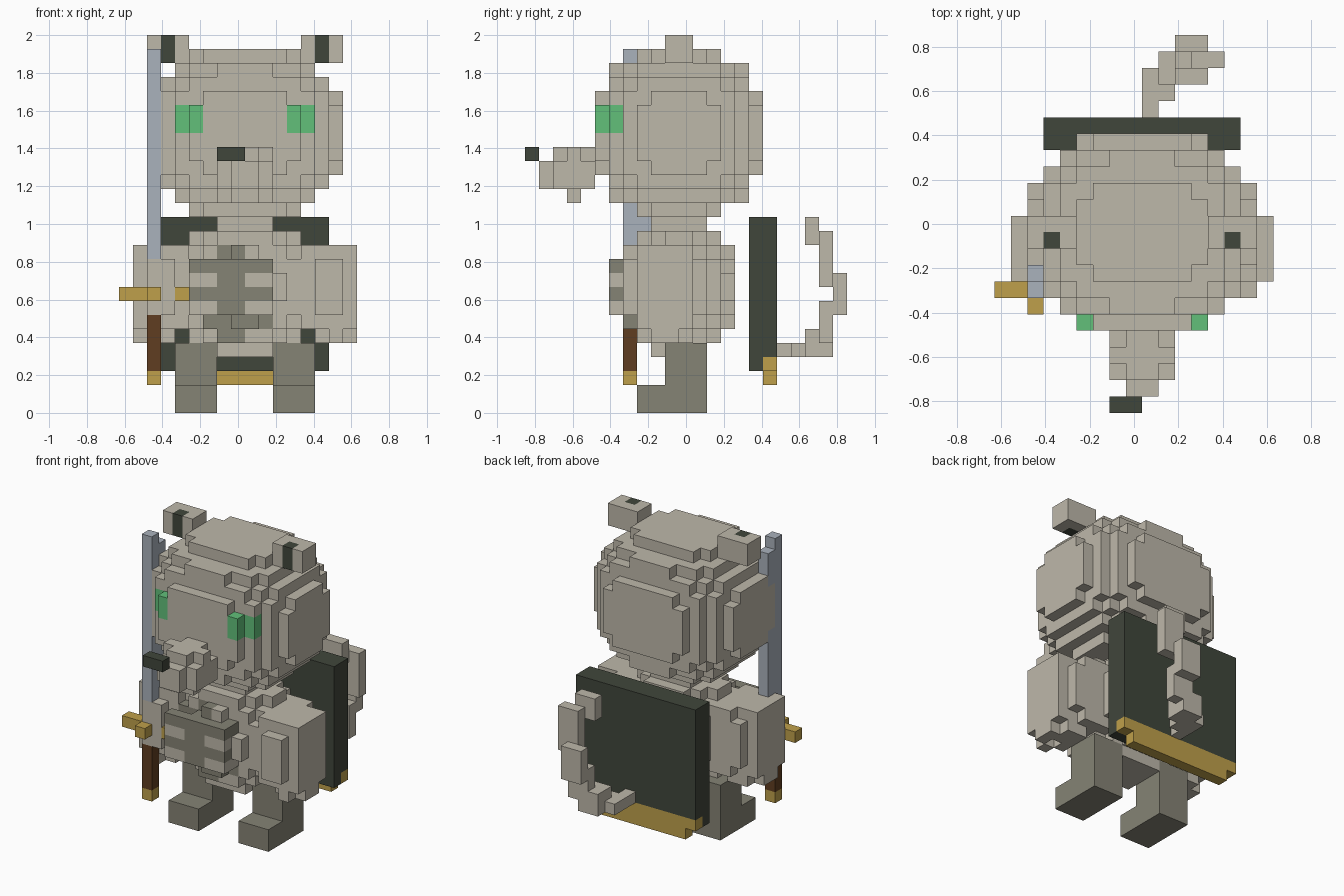
import bpy, bmesh
from mathutils import Vector

if "Cube" in bpy.data.objects:
    bpy.data.objects.remove(bpy.data.objects["Cube"])

V = 2 / 27                       # size of one cube
MID = Vector((8.5, 11.5, 0))     # grid point that sits on the origin

COLORS = {
    "fur": (0.515, 0.479, 0.402), "grey_fur": (0.235, 0.227, 0.178),
    "dark": (0.051, 0.061, 0.044), "gold": (0.521, 0.352, 0.07),
    "green": (0.122, 0.527, 0.195), "steel": (0.402, 0.445, 0.503),
    "brown": (0.117, 0.048, 0.015),
}
MATS = {}
for n, c in COLORS.items():
    MATS[n] = bpy.data.materials.new(n)
    MATS[n].diffuse_color = (*c, 1)


def box(x0, x1, y0, y1, z0, z1):
    return {(x, y, z) for x in range(x0, x1) for y in range(y0, y1) for z in range(z0, z1)}


def blob(c, r, p):
    """Cubes inside a rounded ellipsoid with centre c, radii r, exponent p."""
    cells = box(*[int(v) for i in range(3) for v in (c[i] - r[i], c[i] + r[i])])
    return {q for q in cells
            if sum((abs(q[i] + 0.5 - c[i]) / r[i]) ** p for i in range(3)) <= 1}


def mirror(cells):
    return {(17 - x, y, z) for x, y, z in cells}   # about grid x = 9


# Corner offsets of each cube side
SIDES = {
    (1, 0, 0): ((1, 0, 0), (1, 1, 0), (1, 1, 1), (1, 0, 1)),
    (-1, 0, 0): ((0, 0, 0), (0, 0, 1), (0, 1, 1), (0, 1, 0)),
    (0, 1, 0): ((0, 1, 0), (0, 1, 1), (1, 1, 1), (1, 1, 0)),
    (0, -1, 0): ((0, 0, 0), (1, 0, 0), (1, 0, 1), (0, 0, 1)),
    (0, 0, 1): ((0, 0, 1), (1, 0, 1), (1, 1, 1), (0, 1, 1)),
    (0, 0, -1): ((0, 0, 0), (0, 1, 0), (1, 1, 0), (1, 0, 0)),
}


def build(name, cells, colors, rule=lambda x, y, z: 0):
    """Skin the cubes with their outer faces only; rule picks the colour."""
    bm = bmesh.new()
    verts = {}
    for q in sorted(cells):
        for d, corners in SIDES.items():
            if (q[0] + d[0], q[1] + d[1], q[2] + d[2]) in cells:
                continue
            face = []
            for o in corners:
                k = (q[0] + o[0], q[1] + o[1], q[2] + o[2])
                if k not in verts:
                    verts[k] = bm.verts.new((Vector(k) - MID) * V)
                face.append(verts[k])
            f = bm.faces.get(face) or bm.faces.new(face)
            f.material_index = int(rule(*q))
    me = bpy.data.meshes.new(name)
    bm.to_mesh(me)
    bm.free()
    for c in colors:
        me.materials.append(MATS[c])
    ob = bpy.data.objects.new(name, me)
    bpy.context.collection.objects.link(ob)


# Head with green eyes
build("head", blob((9, 11, 20), (7, 6, 6), 2.6), ("fur", "green"),
      lambda x, y, z: y < 7 and 20 <= z < 22 and (x in (4, 5) or x in (12, 13)))

# Ears with a dark inner stripe
ear = box(13, 16, 10, 12, 25, 27)
for name, cells in (("ear_right", ear), ("ear_left", mirror(ear))):
    build(name, cells, ("fur", "dark"), lambda x, y, z: x in (3, 14) and y == 10)

# Snout, jaw and nose
build("snout", box(7, 11, 2, 5, 16, 18) | box(8, 10, 1, 2, 16, 18)
      | box(8, 10, 2, 5, 18, 19) | box(7, 11, 3, 4, 18, 19)
      | box(8, 10, 3, 4, 15, 16), ("fur",))
build("nose", box(7, 9, 0, 1, 18, 19), ("dark",))

# Torso with a striped belly
torso = blob((9, 11, 9), (5, 4, 5), 2.2) | box(5, 11, 6, 7, 7, 11)
build("torso", torso, ("fur", "grey_fur"),
      lambda x, y, z: y < 9 and 5 <= z < 12
      and (x in (7, 8) or (z in (6, 8, 10) and 5 <= x < 11)))

# Arms with ragged fur at the bottom
arm = (box(13, 15, 8, 13, 6, 12) | box(15, 17, 8, 12, 6, 12)
       | box(14, 16, 7, 8, 7, 11) | box(15, 16, 12, 13, 7, 11)
       | box(14, 15, 9, 12, 5, 6) | box(15, 16, 8, 9, 5, 6)
       | box(16, 17, 9, 11, 5, 6) | box(15, 16, 10, 12, 5, 6))
build("arm_right", arm, ("fur",))
build("arm_left", mirror(arm), ("fur",))

# Legs with feet
leg = box(11, 14, 10, 13, 2, 5) | box(11, 14, 8, 13, 0, 2)
build("leg_right", leg, ("grey_fur",))
build("leg_left", mirror(leg), ("grey_fur",))

# Cape with a gold hem
build("cape", box(3, 15, 16, 18, 4, 14) | box(3, 15, 16, 17, 3, 4), ("dark",))
build("cape_hem", box(3, 15, 17, 18, 3, 4) | box(4, 14, 17, 18, 2, 3), ("gold",))

# Curled tail
build("tail", box(9, 10, 18, 21, 4, 5) | box(10, 11, 19, 21, 4, 5)
      | box(10, 12, 20, 22, 4, 6) | box(11, 13, 21, 22, 5, 8)
      | box(11, 13, 22, 23, 7, 10) | box(12, 14, 21, 22, 9, 13)
      | box(11, 13, 20, 21, 12, 14), ("fur",))

# Sword
build("sword_blade", box(2, 3, 7, 8, 9, 26) | box(2, 3, 8, 9, 9, 25), ("steel",))
build("sword_guard", box(0, 5, 7, 8, 8, 9) | box(2, 3, 6, 9, 8, 9), ("gold",))
build("sword_grip", box(2, 3, 7, 8, 3, 8), ("brown",))
build("sword_pommel", box(2, 3, 7, 8, 2, 3), ("gold",))

for m in bpy.data.materials:
    if m.users and not m.is_grease_pencil:
        m.use_nodes = True
        m.node_tree.nodes["Principled BSDF"].inputs["Base Color"].default_value = m.diffuse_color
